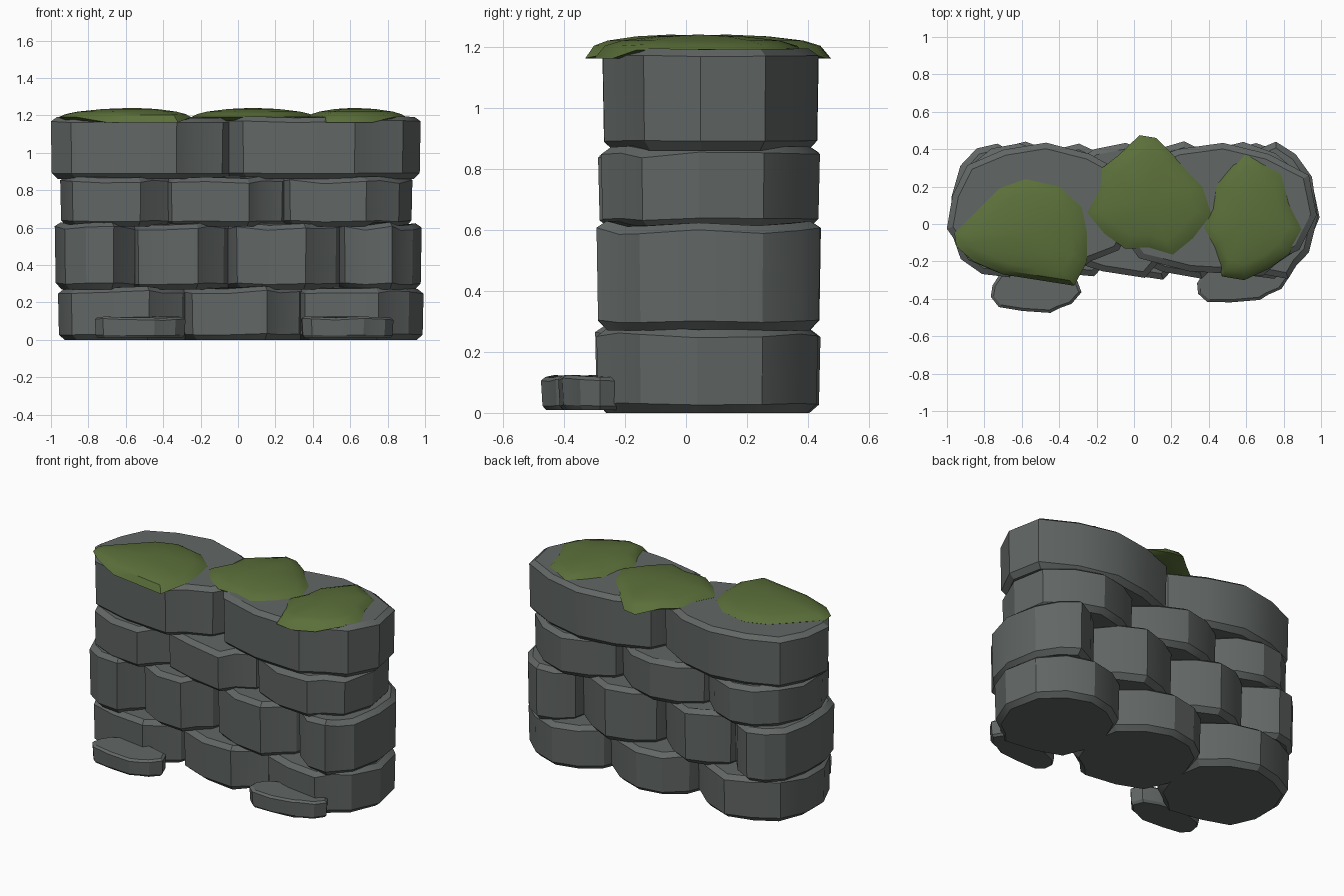
import bpy, bmesh, random
from math import radians, sin, cos, atan2

if "Cube" in bpy.data.objects:
    bpy.data.objects.remove(bpy.data.objects["Cube"])

random.seed(4)

def material(name, rgb):
    m = bpy.data.materials.new(name)
    m.diffuse_color = (*rgb, 1)
    m.use_nodes = True
    m.node_tree.nodes["Principled BSDF"].inputs["Base Color"].default_value = m.diffuse_color
    return m

STONE = material("stone", (0.12, 0.135, 0.13))
MOSS = material("moss", (0.105, 0.16, 0.042))

def loft(name, rings, mat, tip=None, angle=25):
    """Skin a stack of closed rings, cap the bottom, and cap or fan the top."""
    bm = bmesh.new()
    vs = [[bm.verts.new(p) for p in r] for r in rings]
    n = len(vs[0])
    for a, b in zip(vs, vs[1:]):
        for i in range(n):
            j = (i + 1) % n
            bm.faces.new((a[i], a[j], b[j], b[i]))
    bm.faces.new(vs[0][::-1])
    if tip:
        t = bm.verts.new(tip)
        for i in range(n):
            bm.faces.new((vs[-1][i], vs[-1][(i + 1) % n], t))
    else:
        bm.faces.new(vs[-1])
    bmesh.ops.recalc_face_normals(bm, faces=bm.faces[:])
    me = bpy.data.meshes.new(name)
    bm.to_mesh(me)
    bm.free()
    ob = bpy.data.objects.new(name, me)
    bpy.context.collection.objects.link(ob)
    me.materials.append(mat)
    bpy.ops.object.select_all(action='DESELECT')
    ob.select_set(True)
    bpy.context.view_layer.objects.active = ob
    bpy.ops.object.shade_smooth_by_angle(angle=radians(angle))
    return ob

# Unit outline shared by all stones: bowed faces, with a stepped right front corner
OUTLINE = [(-1.0, -0.3), (-0.8, -0.74), (-0.3, -0.93), (0.32, -1.0),
           (0.52, -0.81), (0.8, -0.62), (1.0, -0.1), (0.9, 0.5),
           (0.5, 0.82), (0.04, 1.0), (-0.42, 0.9), (-0.8, 0.66), (-0.97, 0.2)]

def stone(name, x0, x1, y0, y1, z0, z1, turn=0, chamfer=0.03, wobble=0.012):
    cx, cy, hx, hy = (x0 + x1) / 2, (y0 + y1) / 2, (x1 - x0) / 2, (y1 - y0) / 2
    pts = []
    for u, v in OUTLINE:
        k = random.uniform(0.97, 1.01)
        pts.append((u * hx * k, v * hy * k, random.uniform(-wobble, wobble)))

    def ring(inset, z, amount):
        fx, fy = 1 - inset / hx, 1 - inset / hy
        out = []
        for x, y, dz in pts:
            x, y = x * fx, y * fy
            out.append((cx + x * cos(turn) - y * sin(turn),
                        cy + x * sin(turn) + y * cos(turn), z + dz * amount))
        return out

    c = chamfer
    return loft(name, [ring(c * 1.2, z0, 0), ring(0.005, z0 + c, 0.4),
                       ring(0, z1 - c * 0.8, 1), ring(c * 1.1, z1, 0.8)], STONE)

# Courses of the wall: bottom, top, front and the x span of each stone
COURSES = [
    (0.00, 0.28, -0.295, [(-0.97, -0.22), (-0.32, 0.40), (0.29, 0.99)]),
    (0.27, 0.62, -0.29, [(-0.98, -0.50), (-0.60, -0.01), (-0.08, 0.59), (0.52, 0.98)]),
    (0.605, 0.87, -0.285, [(-0.95, -0.30), (-0.43, 0.31), (0.20, 0.94)]),
    (0.86, 1.19, -0.275, [(-1.00, 0.02), (-0.08, 0.99)]),
]
for row, (z0, z1, front, spans) in enumerate(COURSES, 1):
    for i, (x0, x1) in enumerate(spans, 1):
        stone(f"wall_stone_{row}_{i}", x0, x1, front, 0.44, z0, z1,
              wobble=0.006 if row == 4 else 0.012)

# Flat slabs at the foot of the wall
stone("foot_slab_left", -0.77, -0.28, -0.475, -0.23, 0.01, 0.12,
      chamfer=0.014, wobble=0.006)
stone("foot_slab_right", 0.33, 0.83, -0.42, -0.19, 0.01, 0.12,
      turn=0.14, chamfer=0.014, wobble=0.006)

# Moss cushions: outline seen from above, domed and drooping over the rim
def moss(name, cx, cy, outline):
    outline = sorted(outline, key=lambda p: atan2(p[1] - cy, p[0] - cx))

    def ring(f, z, droop=0):
        return [(cx + (x - cx) * f, cy + (y - cy) * f,
                 z - (droop if abs(y - 0.075) > 0.3 else 0)) for x, y in outline]

    loft(name, [ring(0.9, 1.17, 0.008), ring(1, 1.19, 0.028), ring(0.9, 1.207, 0.004),
                ring(0.74, 1.22), ring(0.4, 1.234)], MOSS, (cx, cy, 1.24), angle=35)

moss("moss_left", -0.56, -0.05,
     [(-0.96, -0.05), (-0.8, 0.11), (-0.72, 0.19), (-0.58, 0.24), (-0.4, 0.2),
      (-0.28, 0.09), (-0.25, -0.05), (-0.25, -0.2), (-0.32, -0.33),
      (-0.51, -0.3), (-0.7, -0.27), (-0.86, -0.2), (-0.95, -0.12)])
moss("moss_middle", 0.08, 0.13,
     [(0.03, 0.475), (0.12, 0.46), (0.21, 0.37), (0.29, 0.28), (0.37, 0.2),
      (0.42, 0.05), (0.32, -0.08), (0.21, -0.17), (0.08, -0.13), (-0.05, -0.13),
      (-0.16, -0.05), (-0.25, 0.06), (-0.18, 0.19), (-0.17, 0.3), (-0.08, 0.37)])
moss("moss_right", 0.62, 0.04,
     [(0.59, 0.4), (0.68, 0.33), (0.79, 0.27), (0.83, 0.11), (0.9, -0.03),
      (0.83, -0.16), (0.72, -0.24), (0.59, -0.3), (0.47, -0.28), (0.43, -0.13),
      (0.37, -0.02), (0.42, 0.08), (0.44, 0.21), (0.53, 0.32)])
